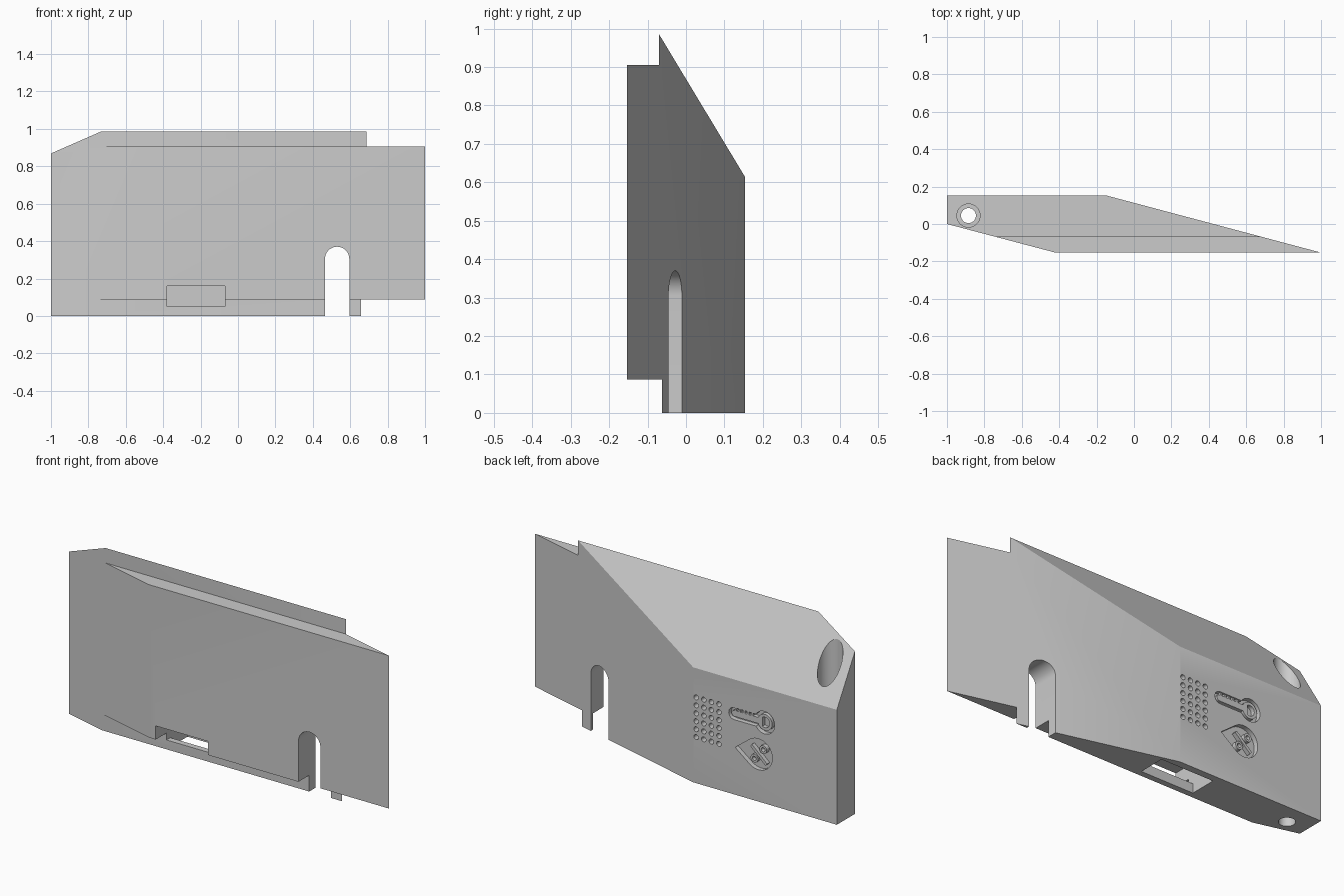
import bpy, bmesh
from math import sin, cos, asin, acos, degrees, radians

cube = bpy.data.objects.get("Cube")
if cube:
    bpy.data.objects.remove(cube, do_unlink=True)

grey = bpy.data.materials.new("plain grey")
grey.use_nodes = True
grey.diffuse_color = (0.6, 0.6, 0.6, 1)
grey.node_tree.nodes["Principled BSDF"].inputs["Base Color"].default_value = (0.6, 0.6, 0.6, 1)

BACK = 0.153          # y of the flat back face
FLOOR = 0.128         # y of the bottom of the engraved symbols


def prism(name, points, axis, lo, hi):
    """Extrude a 2D outline along an axis."""
    place = {"x": lambda a, b: (lo, a, b),
             "y": lambda a, b: (a, lo, b),
             "z": lambda a, b: (a, b, lo)}[axis]
    bm = bmesh.new()
    face = bm.faces.new([bm.verts.new(place(a, b)) for a, b in points])
    new = bmesh.ops.extrude_face_region(bm, geom=[face])["geom"]
    shift = [(hi - lo) * (axis == k) for k in "xyz"]
    bmesh.ops.translate(bm, vec=shift, verts=[g for g in new if isinstance(g, bmesh.types.BMVert)])
    bmesh.ops.recalc_face_normals(bm, faces=bm.faces)
    mesh = bpy.data.meshes.new(name)
    bm.to_mesh(mesh)
    bm.free()
    obj = bpy.data.objects.new(name, mesh)
    bpy.context.collection.objects.link(obj)
    mesh.materials.append(grey)
    return obj


def activate(obj):
    bpy.ops.object.select_all(action="DESELECT")
    obj.select_set(True)
    bpy.context.view_layer.objects.active = obj


def combine(target, tool, operation="DIFFERENCE"):
    activate(target)
    mod = target.modifiers.new("cut", "BOOLEAN")
    mod.operation, mod.object, mod.solver = operation, tool, "EXACT"
    bpy.ops.object.modifier_apply(modifier=mod.name)
    bpy.data.objects.remove(tool, do_unlink=True)


def arc(cx, cy, r, start, end, steps=24):
    angles = [radians(start + (end - start) * i / steps) for i in range(steps + 1)]
    return [(cx + r * cos(a), cy + r * sin(a)) for a in angles]


def circle(cx, cy, r, steps=32):
    return arc(cx, cy, r, 0, 360, steps)[:-1]


def box(x0, x1, y0, y1):
    return [(x0, y0), (x1, y0), (x1, y1), (x0, y1)]


def thermometer(bulb_r, stem_r, tip_x):
    a = degrees(asin(stem_r / bulb_r))
    return (arc(-0.572, 0.432, bulb_r, a, 360 - a, 32)
            + arc(tip_x - stem_r, 0.432, stem_r, -90, 90, 12))


# Body: plan outline crossed with the stepped, sloping side profile
body = prism("wedge_body", [(-1, 0), (-0.42, -BACK), (1, -BACK), (-0.15, BACK), (-1, BACK)],
             "z", -0.1, 1.2)
side = [(-0.3, 0.087), (-0.062, 0.087), (-0.062, 0), (0.3, 0), (0.3, 0.371),
        (-0.07, 0.985), (-0.07, 0.905), (-0.3, 0.905)]
combine(body, prism("side_profile", side, "x", -1.2, 1.2), "INTERSECT")

# Arched slot through the thin end
slot = arc(0.53, 0.305, 0.065, 0, 180) + [(0.465, -0.1), (0.595, -0.1)]
combine(body, prism("slot_cutter", slot, "y", -0.4, 0.4))

# Pocket open underneath, with a window to the front
combine(body, prism("pocket_cutter", box(-0.38, -0.07, -0.03, 0.115), "z", -0.1, 0.16))
combine(body, prism("window_cutter", box(-0.38, -0.07, 0.05, 0.16), "y", -0.3, 0.0))

# Counterbored screw hole
combine(body, prism("screw_hole", circle(-0.885, 0.045, 0.04), "z", -0.1, 1.2))
combine(body, prism("counterbore", circle(-0.885, 0.045, 0.062), "z", 0.1, 1.2))

# Grid of vent holes
for col in range(4):
    for row in range(6):
        hole = circle(-0.167 - col * 0.045, 0.246 + row * 0.0425, 0.0135, 16)
        combine(body, prism("vent_hole", hole, "y", 0.12, 0.2))

# Engraved thermometer and water drop
combine(body, prism("thermometer_recess", thermometer(0.06, 0.032, -0.36), "y", FLOOR, 0.2))
cx, cz, r, tip = -0.535, 0.253, 0.083, 0.137
a = degrees(acos(r / tip))
drop = arc(cx, cz, r, a, 360 - a, 36) + [(cx + tip, cz)]
combine(body, prism("drop_recess", drop, "y", FLOOR, 0.2))

# Raised details inside the recesses
sink, top = FLOOR - 0.004, BACK - 0.003
core = prism("thermometer_core", thermometer(0.043, 0.016, -0.375), "y", sink, top)
combine(core, prism("bulb_hollow", arc(-0.572, 0.432, 0.028, 60, 300, 16), "y", FLOOR, 0.2))
for i in range(5):
    x = -0.4 - i * 0.024
    prism("thermometer_tick", box(x - 0.005, x + 0.005, 0.445, 0.462), "y", sink, top)

prism("drop_slash", [(cx - 0.05, cz - 0.04), (cx - 0.04, cz - 0.052),
                     (cx + 0.05, cz + 0.03), (cx + 0.04, cz + 0.042)], "y", sink, top)
for s in (-1, 1):
    x, z = cx + s * 0.026, cz - s * 0.03
    ring = prism("drop_ring", circle(x, z, 0.022, 20), "y", sink, top)
    combine(ring, prism("ring_hollow", circle(x, z, 0.011, 16), "y", FLOOR, 0.2))

# Smooth the curved walls, keep edges sharp
activate(body)
bpy.ops.object.shade_smooth_by_angle(angle=radians(25))
